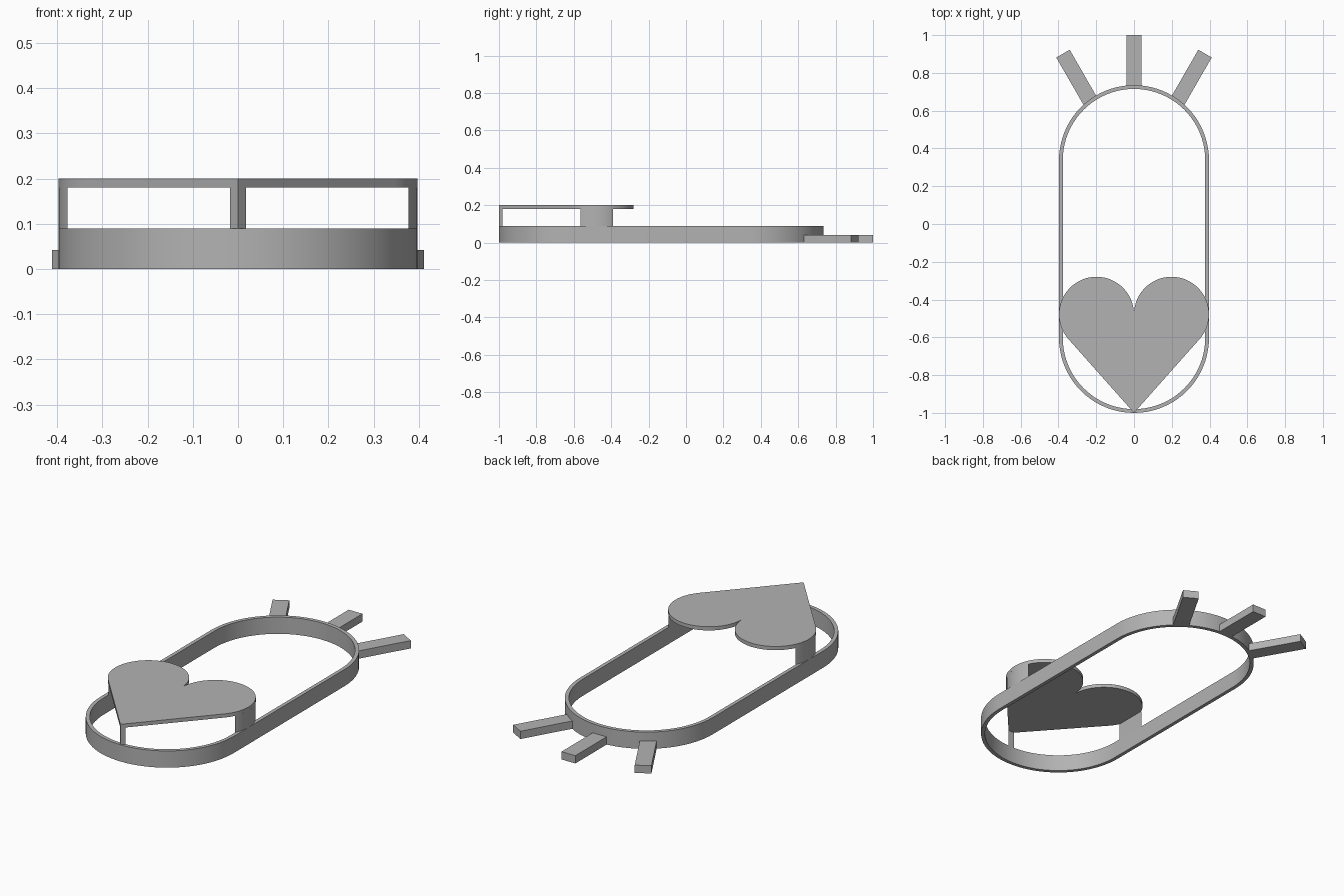
import bpy
import bmesh
from math import sin, cos, pi, radians, atan2, asin, acos, hypot
from mathutils import Vector

if "Cube" in bpy.data.objects:
    bpy.data.objects.remove(bpy.data.objects["Cube"])

grey = bpy.data.materials.new("plain grey")
grey.use_nodes = True
grey.diffuse_color = (0.45, 0.45, 0.45, 1)
grey.node_tree.nodes["Principled BSDF"].inputs["Base Color"].default_value = grey.diffuse_color

R, WALL = 0.397, 0.02            # band radius and wall thickness
FRONT_Y, BACK_Y = -0.603, 0.338  # centres of the rounded ends
BAND_TOP, PLATE_LOW, PLATE_TOP = 0.09, 0.18, 0.20
LOBE, LOBE_Y = R / 2, -0.478     # heart lobe radius and centre
TIP = Vector((0, -1))


def arc(cx, cy, r, start, end, steps):
    return [Vector((cx + r * cos(start + (end - start) * i / steps),
                    cy + r * sin(start + (end - start) * i / steps)))
            for i in range(steps + 1)]


def finish(name, bm):
    bmesh.ops.recalc_face_normals(bm, faces=bm.faces)
    mesh = bpy.data.meshes.new(name)
    bm.to_mesh(mesh)
    bm.free()
    mesh.materials.append(grey)
    obj = bpy.data.objects.new(name, mesh)
    bpy.context.collection.objects.link(obj)
    bpy.ops.object.select_all(action="DESELECT")
    obj.select_set(True)
    bpy.context.view_layer.objects.active = obj
    bpy.ops.object.shade_smooth_by_angle(angle=radians(30))
    return obj


def prism(name, outline, low, high):
    bm = bmesh.new()
    face = bm.faces.new([bm.verts.new((p.x, p.y, low)) for p in outline])
    extruded = bmesh.ops.extrude_face_region(bm, geom=[face], use_keep_orig=True)
    top = [v for v in extruded["geom"] if isinstance(v, bmesh.types.BMVert)]
    bmesh.ops.translate(bm, verts=top, vec=(0, 0, high - low))
    return finish(name, bm)


def stadium(r):
    return arc(0, BACK_Y, r, 0, pi, 40) + arc(0, FRONT_Y, r, pi, 2 * pi, 40)


# Hollow oblong band
bm = bmesh.new()
loops = [[bm.verts.new((p.x, p.y, z)) for p in stadium(r)]
         for r, z in ((R, 0), (R, BAND_TOP), (R - WALL, BAND_TOP), (R - WALL, 0))]
for k in range(4):
    a, b = loops[k], loops[(k + 1) % 4]
    for i in range(len(a)):
        j = (i + 1) % len(a)
        bm.faces.new((a[i], a[j], b[j], b[i]))
finish("band", bm)

# Heart plate: two round lobes with tangent edges running to the tip
rise = LOBE_Y - TIP.y
slope = atan2(rise, LOBE) - asin(LOBE / hypot(LOBE, rise))
right_half = arc(LOBE, LOBE_Y, LOBE, slope - pi / 2, pi, 48)
left_half = [Vector((-p.x, p.y)) for p in reversed(right_half[:-1])]
prism("heart_plate", [TIP] + right_half + left_half, PLATE_LOW, PLATE_TOP)

# Posts joining the heart to the band where they overlap
half = acos(1 - WALL / LOBE)
for side, name in ((1, "left_post"), (-1, "right_post")):
    outline = arc(LOBE, LOBE_Y, LOBE, -half, half, 14)
    prism(name, [Vector((side * p.x, p.y)) for p in outline], BAND_TOP, PLATE_LOW)
width = WALL * cos(slope) / sin(slope)
prism("tip_post", [TIP, TIP + Vector((width, WALL)), TIP + Vector((-width, WALL))],
      BAND_TOP, PLATE_LOW)


# Three bars fanning out from the back
def bar(name, start, end, half_width=0.041):
    start, end = Vector(start), Vector(end)
    along = (end - start).normalized()
    across = Vector((along.y, -along.x)) * half_width
    prism(name, [start + across, end + across, end - across, start - across], 0, 0.042)


bar("middle_bar", (0, 0.725), (0, 1))
for side, name in ((1, "left_bar"), (-1, "right_bar")):
    bar(name, (side * 0.231, 0.65), (side * 0.376, 0.902))
